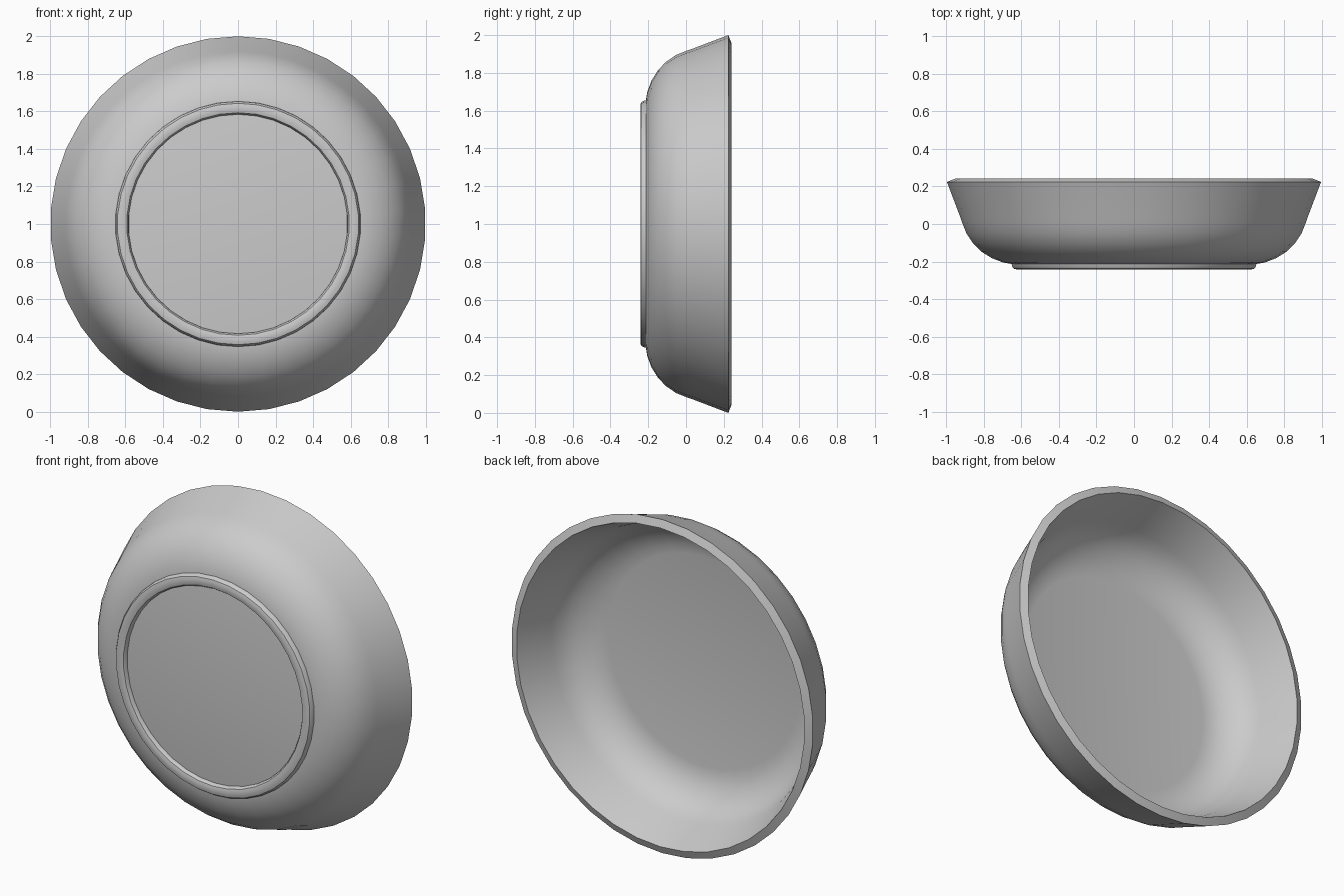
import bpy
import bmesh
import math
from mathutils import Vector

SEGMENTS = 38

cube = bpy.data.objects.get("Cube")
if cube:
    bpy.data.objects.remove(cube, do_unlink=True)

# Plain grey ceramic
grey = bpy.data.materials.new("grey ceramic")
grey.use_nodes = True
colour = (0.6, 0.6, 0.6, 1)
grey.diffuse_color = colour
grey.node_tree.nodes["Principled BSDF"].inputs["Base Color"].default_value = colour


def lathe(name, profile, closed=False):
    """Spin (radius, depth) points around the y axis through the bowl centre."""
    bm = bmesh.new()
    verts = [bm.verts.new((0, y, r)) for r, y in profile]
    pairs = list(zip(verts, verts[1:]))
    if closed:
        pairs.append((verts[-1], verts[0]))
    edges = [bm.edges.new(p) for p in pairs]
    bmesh.ops.spin(bm, geom=verts + edges, cent=(0, 0, 0), axis=(0, 1, 0),
                   angle=math.tau, steps=SEGMENTS, use_merge=True)
    bmesh.ops.remove_doubles(bm, verts=bm.verts, dist=0.0005)
    bmesh.ops.translate(bm, verts=bm.verts, vec=Vector((0, 0, 1)))
    bmesh.ops.recalc_face_normals(bm, faces=bm.faces)
    mesh = bpy.data.meshes.new(name)
    bm.to_mesh(mesh)
    bm.free()
    obj = bpy.data.objects.new(name, mesh)
    bpy.context.collection.objects.link(obj)
    mesh.materials.append(grey)
    bpy.ops.object.select_all(action='DESELECT')
    obj.select_set(True)
    bpy.context.view_layer.objects.active = obj
    bpy.ops.object.shade_smooth_by_angle(angle=math.radians(35))
    return obj


# Bowl: outer wall from base to lip, then inner wall back to the floor
outer = [(0, -0.215), (0.64, -0.215), (0.70, -0.205), (0.76, -0.182),
         (0.815, -0.148), (0.86, -0.104), (0.895, -0.052), (0.918, 0.005),
         (0.93, 0.04), (1.0, 0.224)]
inner = [(0.955, 0.242), (0.885, 0.058), (0.874, 0.022), (0.853, -0.03),
         (0.822, -0.075), (0.785, -0.11), (0.738, -0.14), (0.687, -0.16),
         (0.63, -0.169), (0, -0.169)]
lathe("bowl", outer + inner)

# Foot ring with rounded edges
ring = [(0.655, -0.205), (0.652, -0.225), (0.643, -0.238), (0.628, -0.242),
        (0.608, -0.242), (0.593, -0.238), (0.585, -0.226), (0.583, -0.205)]
lathe("foot_ring", ring, closed=True)
